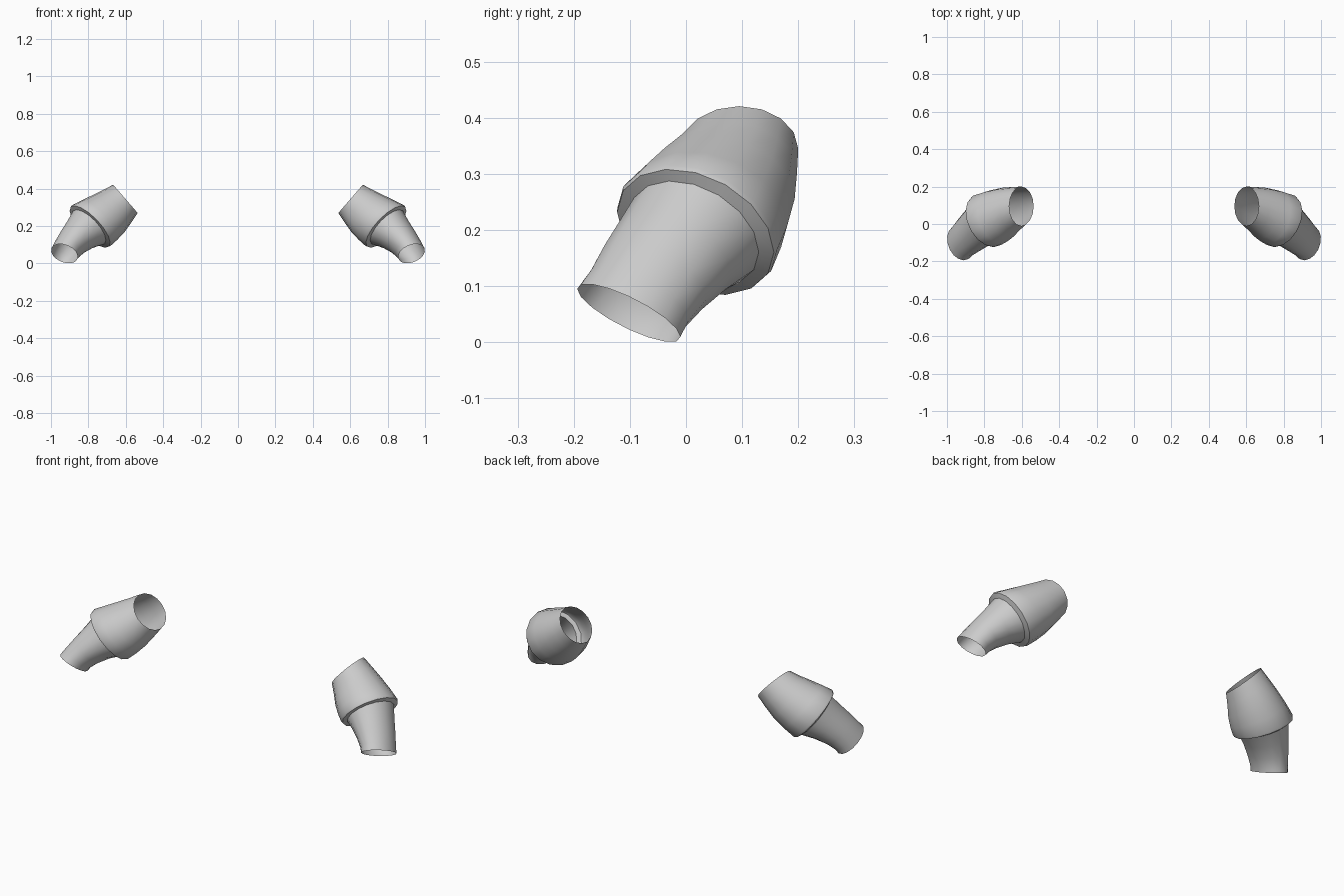
import bpy
import math
from mathutils import Vector

if "Cube" in bpy.data.objects:
    bpy.data.objects.remove(bpy.data.objects["Cube"])

SIDES = 16

cloth = bpy.data.materials.new("grey cloth")
cloth.diffuse_color = (0.6, 0.6, 0.6, 1)
cloth.use_nodes = True
cloth.node_tree.nodes["Principled BSDF"].inputs["Base Color"].default_value = cloth.diffuse_color


def ring(centre, normal, wide, tall):
    """Oval of points square to the sleeve's direction."""
    c, n = Vector(centre), Vector(normal).normalized()
    u = Vector((0, 1, 0))
    u = (u - u.dot(n) * n).normalized()
    v = n.cross(u)
    angles = [2 * math.pi * k / SIDES for k in range(SIDES)]
    return [c + u * wide * math.cos(a) + v * tall * math.sin(a) for a in angles]


def sleeve_pair(name, sections):
    """Open tube through the sections, mirrored to the other arm."""
    verts = [p for s in sections for p in ring(*s)]
    faces = []
    for i in range(len(sections) - 1):
        for k in range(SIDES):
            a, b = i * SIDES + k, i * SIDES + (k + 1) % SIDES
            faces.append((a, b, b + SIDES, a + SIDES))
    mesh = bpy.data.meshes.new(name)
    mesh.from_pydata(verts, [], faces)
    mesh.materials.append(cloth)
    obj = bpy.data.objects.new(name, mesh)
    bpy.context.collection.objects.link(obj)
    bpy.ops.object.select_all(action='DESELECT')
    obj.select_set(True)
    bpy.context.view_layer.objects.active = obj
    bpy.ops.object.shade_smooth_by_angle(angle=math.radians(50))
    mirror = obj.modifiers.new("other arm", 'MIRROR')
    mirror.use_axis = (True, False, False)
    mirror.use_mirror_merge = False


# where the hem tucks under and the forearm begins
tuck = ((0.797, 0.014, 0.193), (0.67, -0.38, -0.64), 0.125, 0.122)

# wide upper sleeve: shoulder opening, bulge, hem folded inward
sleeve_pair("upper_sleeve", [
    ((0.602, 0.095, 0.345), (0.75, 0.0, -0.65), 0.105, 0.10),
    ((0.645, 0.078, 0.306), (0.75, -0.06, -0.65), 0.120, 0.115),
    ((0.690, 0.058, 0.268), (0.74, -0.14, -0.65), 0.137, 0.130),
    ((0.740, 0.038, 0.232), (0.71, -0.25, -0.65), 0.147, 0.142),
    ((0.785, 0.020, 0.202), (0.68, -0.35, -0.65), 0.152, 0.150),
    ((0.792, 0.017, 0.196), (0.68, -0.35, -0.65), 0.149, 0.147),
    tuck,
])

# narrower forearm tapering to the open wrist
sleeve_pair("forearm_sleeve", [
    tuck,
    ((0.840, -0.022, 0.157), (0.62, -0.45, -0.64), 0.115, 0.100),
    ((0.882, -0.058, 0.116), (0.56, -0.48, -0.68), 0.107, 0.085),
    ((0.912, -0.085, 0.078), (0.45, -0.47, -0.76), 0.101, 0.077),
    ((0.928, -0.102, 0.052), (0.35, -0.45, -0.82), 0.103, 0.075),
])
